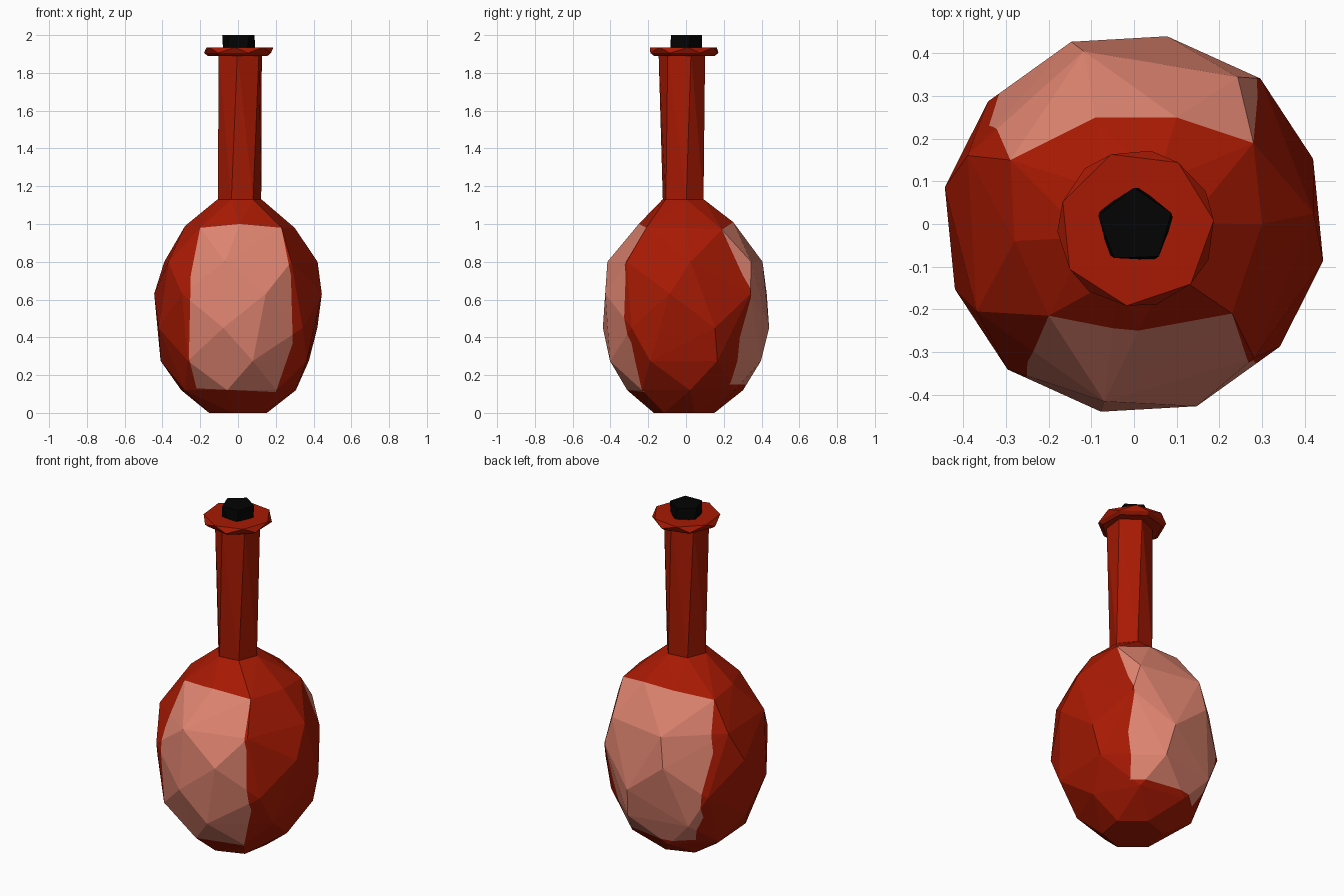
import bpy, bmesh, math
from mathutils import Vector

if "Cube" in bpy.data.objects:
    bpy.data.objects.remove(bpy.data.objects["Cube"])


def material(name, rgb):
    m = bpy.data.materials.new(name)
    m.diffuse_color = (*rgb, 1)
    m.use_nodes = True
    m.node_tree.nodes["Principled BSDF"].inputs["Base Color"].default_value = m.diffuse_color
    return m


RED = material("deep red", (0.39, 0.010, 0.001))
PINK = material("salmon pink", (0.75, 0.235, 0.165))
BLACK = material("black", (0.001, 0.001, 0.001))


def ring(z, r, n, phase, cx=0.0, cy=0.0):
    """n points around a circle, starting at phase degrees"""
    angles = [math.radians(phase) + 2 * math.pi * i / n for i in range(n)]
    return [(cx + r * math.cos(a), cy + r * math.sin(a), z) for a in angles]


def faceted_hull(rings, extra=()):
    """flat-faced convex solid wrapped around twisted rings"""
    bm = bmesh.new()
    for p in [p for args in rings for p in ring(*args)] + list(extra):
        bm.verts.new(p)
    bmesh.ops.convex_hull(bm, input=bm.verts[:])
    loose = [v for v in bm.verts if not v.link_faces]
    bmesh.ops.delete(bm, geom=loose, context='VERTS')
    bmesh.ops.recalc_face_normals(bm, faces=bm.faces[:])
    return bm


def finish(bm, name, *mats):
    me = bpy.data.meshes.new(name)
    bm.to_mesh(me)
    bm.free()
    for m in mats:
        me.materials.append(m)
    ob = bpy.data.objects.new(name, me)
    bpy.context.collection.objects.link(ob)
    return ob


def paint_panel(bm, outline, side):
    """cut a convex x-z outline into one half (side = -1 front, 1 back), colour it"""
    cuts = []
    for (x0, z0), (x1, z1) in zip(outline, outline[1:] + outline[:1]):
        co, no = Vector((x0, 0, z0)), Vector((z1 - z0, 0, x0 - x1)).normalized()
        cuts.append((co, no))
        faces = [f for f in bm.faces if f.calc_center_median().y * side > 0]
        edges = {e for f in faces for e in f.edges}
        verts = {v for f in faces for v in f.verts}
        bmesh.ops.bisect_plane(bm, geom=faces + list(edges) + list(verts),
                               dist=1e-5, plane_co=co, plane_no=no)
    for f in bm.faces:
        c = f.calc_center_median()
        if c.y * side > 0 and all((c - co).dot(no) > 0 for co, no in cuts):
            f.material_index = 1


# Rounded body, with an uneven shoulder ring
shoulder = [(0.01, -0.25, 1.0), (0.23, -0.21, 0.98), (0.30, 0.0, 0.98),
            (0.28, 0.19, 0.97), (0.10, 0.25, 1.01), (-0.09, 0.25, 1.01),
            (-0.29, 0.15, 0.97), (-0.28, -0.04, 0.99), (-0.20, -0.215, 0.98)]
body = faceted_hull([
    (0.0, 0.163, 6, -100, 0, -0.01), (0.12, 0.315, 7, -99, -0.008, 0),
    (0.275, 0.41, 7, -79), (0.45, 0.447, 6, -100), (0.63, 0.452, 6, -71),
    (0.80, 0.422, 7, -99.5), (1.13, 0.118, 6, -112, 0.008, -0.015),
], shoulder)
# Pale panels on the front and back of the body
bmesh.ops.bisect_plane(body, geom=body.verts[:] + body.edges[:] + body.faces[:],
                       dist=1e-5, plane_co=(0, 0, 0), plane_no=(0, 1, 0))
paint_panel(body, [(-0.20, 0.98), (0.01, 1.0), (0.23, 0.98), (0.28, 0.73),
                   (0.29, 0.37), (0.20, 0.11), (-0.22, 0.13), (-0.26, 0.29),
                   (-0.25, 0.73)], -1)
paint_panel(body, [(-0.29, 0.97), (-0.09, 1.01), (0.10, 1.01), (0.28, 0.97),
                   (0.29, 0.73), (0.28, 0.40), (0.22, 0.15), (-0.22, 0.15),
                   (-0.30, 0.32), (-0.34, 0.70)], 1)
finish(body, "bottle_body", RED, PINK)

# Neck, slightly twisted and flared
finish(faceted_hull([(1.12, 0.116, 6, -112, 0.008, -0.015),
                     (1.905, 0.124, 6, -97, 0.012, -0.022)]), "bottle_neck", RED)

# Flat lip
finish(faceted_hull([(1.89, 0.165, 7, -75, 0.005, -0.01),
                     (1.905, 0.185, 7, -75, 0.005, -0.01),
                     (1.935, 0.183, 7, -97, 0.005, -0.01)]), "bottle_lip", RED)

# Stopper
finish(faceted_hull([(1.90, 0.09, 5, 82, 0.003, -0.005),
                     (2.0, 0.09, 5, 92, 0.003, -0.005)]), "stopper", BLACK)
